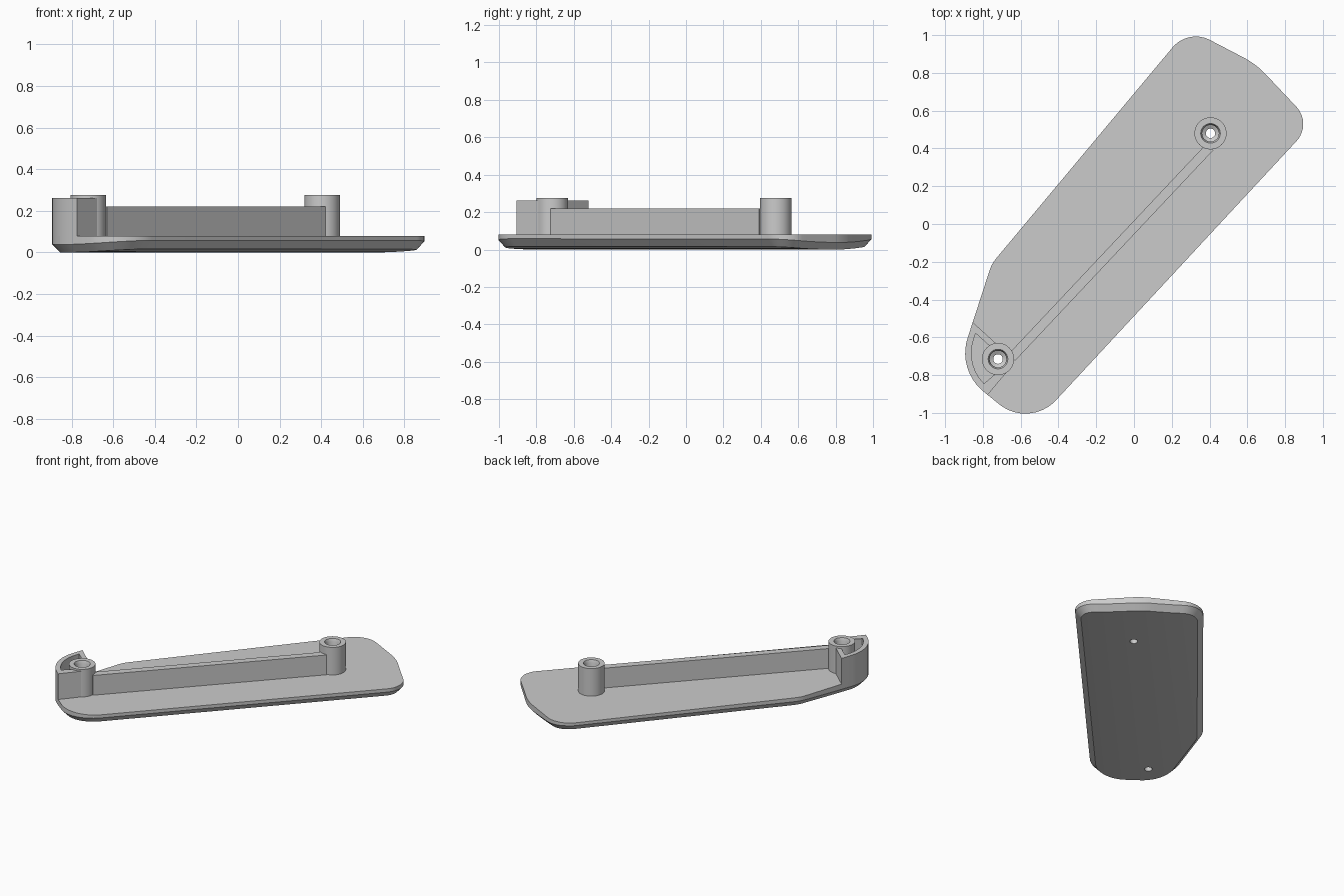
import bpy, bmesh, math
from mathutils import Vector

cube = bpy.data.objects.get("Cube")
if cube:
    bpy.data.objects.remove(cube)

grey = bpy.data.materials.new("plain_grey")
grey.use_nodes = True
COLOUR = (0.6, 0.6, 0.6, 1)
grey.diffuse_color = COLOUR
grey.node_tree.nodes["Principled BSDF"].inputs["Base Color"].default_value = COLOUR

TOP = 0.08
BOSSES = [Vector((-0.72, -0.715)), Vector((0.405, 0.48))]
ALONG = (BOSSES[1] - BOSSES[0]).normalized()
ACROSS = Vector((ALONG.y, -ALONG.x))


def finish(bm, name):
    bmesh.ops.recalc_face_normals(bm, faces=bm.faces)
    mesh = bpy.data.meshes.new(name)
    bm.to_mesh(mesh)
    bm.free()
    mesh.materials.append(grey)
    obj = bpy.data.objects.new(name, mesh)
    bpy.context.collection.objects.link(obj)
    return obj


def smooth(obj):
    bpy.ops.object.select_all(action='DESELECT')
    obj.select_set(True)
    bpy.context.view_layer.objects.active = obj
    bpy.ops.object.shade_smooth_by_angle(angle=math.radians(25))


def fillet(before, corner, after, radius, steps=10):
    """Arc of points that rounds one corner."""
    a, b = (before - corner).normalized(), (after - corner).normalized()
    half = a.angle(b) / 2
    centre = corner + (a + b).normalized() * radius / math.sin(half)
    start = corner + a * radius / math.tan(half) - centre
    end = corner + b * radius / math.tan(half) - centre
    return [centre + start.lerp(end, i / steps).normalized() * radius
            for i in range(steps + 1)]


def inset(points, distance):
    """Inward offset of a clockwise loop."""
    result = []
    for i, p in enumerate(points):
        d1 = (p - points[i - 1]).normalized()
        d2 = (points[(i + 1) % len(points)] - p).normalized()
        n1, n2 = Vector((d1.y, -d1.x)), Vector((d2.y, -d2.x))
        result.append(p + (n1 + n2) * distance / (1 + n1.dot(n2)))
    return result


def prism(points, z0, z1, name):
    bm = bmesh.new()
    face = bm.faces.new([bm.verts.new((p.x, p.y, z0)) for p in points])
    new = bmesh.ops.extrude_face_region(bm, geom=[face])["geom"]
    bmesh.ops.translate(bm, vec=(0, 0, z1 - z0),
                        verts=[v for v in new if isinstance(v, bmesh.types.BMVert)])
    return finish(bm, name)


# Rounded outline, clockwise: x, y, corner radius
CORNERS = [(-0.936, -0.773, 0.26), (-0.753, -0.21, 0.2), (0.287, 1.034, 0.16),
           (0.646, 0.847, 0.45), (0.945, 0.53, 0.133), (-0.554, -1.085, 0.22)]
pts = [Vector(c[:2]) for c in CORNERS]
arcs = [fillet(pts[i - 1], pts[i], pts[(i + 1) % len(pts)], c[2])
        for i, c in enumerate(CORNERS)]
outline = [p for arc in arcs for p in arc]

# Base plate with a chamfered, gently arched underside
bm = bmesh.new()
loops = [[bm.verts.new((p.x, p.y, z)) for p in ring] for ring, z in
         ((outline, TOP), (outline, 0.038), (inset(outline, 0.037), 0.0))]
for upper, lower in zip(loops, loops[1:]):
    for i in range(len(upper)):
        bm.faces.new((upper[i - 1], upper[i], lower[i], lower[i - 1]))
bm.faces.new(loops[2])
for i in range(-5, 6):
    co = ACROSS * (-0.06 + i * 0.075)
    bmesh.ops.bisect_plane(bm, geom=bm.verts[:] + bm.edges[:] + bm.faces[:],
                           plane_co=(co.x, co.y, 0), plane_no=(ACROSS.x, ACROSS.y, 0))
bmesh.ops.holes_fill(bm, edges=[e for e in bm.edges if e.is_boundary], sides=0)
for v in bm.verts:
    if v.co.z < TOP - 0.01:
        u = v.co.xy.dot(ACROSS) + 0.06
        v.co.z += 0.02 * min(1.1, (u / 0.4) ** 2)
plate = finish(bm, "base_plate")

# Screw holes through the plate
for centre in BOSSES:
    ring = [centre + 0.025 * Vector((math.cos(a), math.sin(a)))
            for a in (math.tau * i / 32 for i in range(32))]
    cutter = prism(ring, -0.1, 0.2, "hole_cutter")
    cutter.hide_render = True
    mod = plate.modifiers.new("hole", 'BOOLEAN')
    mod.operation, mod.solver, mod.object = 'DIFFERENCE', 'EXACT', cutter
    bpy.ops.object.select_all(action='DESELECT')
    bpy.context.view_layer.objects.active = plate
    plate.select_set(True)
    bpy.ops.object.modifier_apply(modifier=mod.name)
    bpy.data.objects.remove(cutter)
smooth(plate)

# Hollow screw bosses, turned from a profile
PROFILE = [(0.025, TOP), (0.025, 0.11), (0.044, 0.12), (0.044, 0.255),
           (0.052, 0.275), (0.085, 0.275), (0.085, TOP)]
for centre, name in zip(BOSSES, ("front_boss", "rear_boss")):
    bm = bmesh.new()
    verts = [bm.verts.new((centre.x + r, centre.y, z)) for r, z in PROFILE]
    edges = [bm.edges.new(pair) for pair in zip(verts, verts[1:])]
    bmesh.ops.spin(bm, geom=verts + edges, cent=(centre.x, centre.y, 0),
                   axis=(0, 0, 1), angle=math.tau, steps=40)
    bmesh.ops.remove_doubles(bm, verts=bm.verts, dist=0.0005)
    smooth(finish(bm, name))

# Straight rib joining the bosses along one side
a, b = BOSSES[0] + ALONG * 0.055, BOSSES[1] - ALONG * 0.055
near, far = ACROSS * 0.022, ACROSS * 0.072
prism([a + near, b + near, b + far, a + far], TOP, 0.22, "rib")

# Curved end wall, flush with the rim, returning to the front boss
outer = [BOSSES[0] + ACROSS * 0.08, Vector((-0.775, -0.905)), *arcs[0],
         Vector((-0.854, -0.52)), BOSSES[0] + ALONG * 0.053 - ACROSS * 0.066]
inner = inset(outer, 0.033)
smooth(prism(outer + inner[::-1], TOP, 0.262, "end_wall"))
